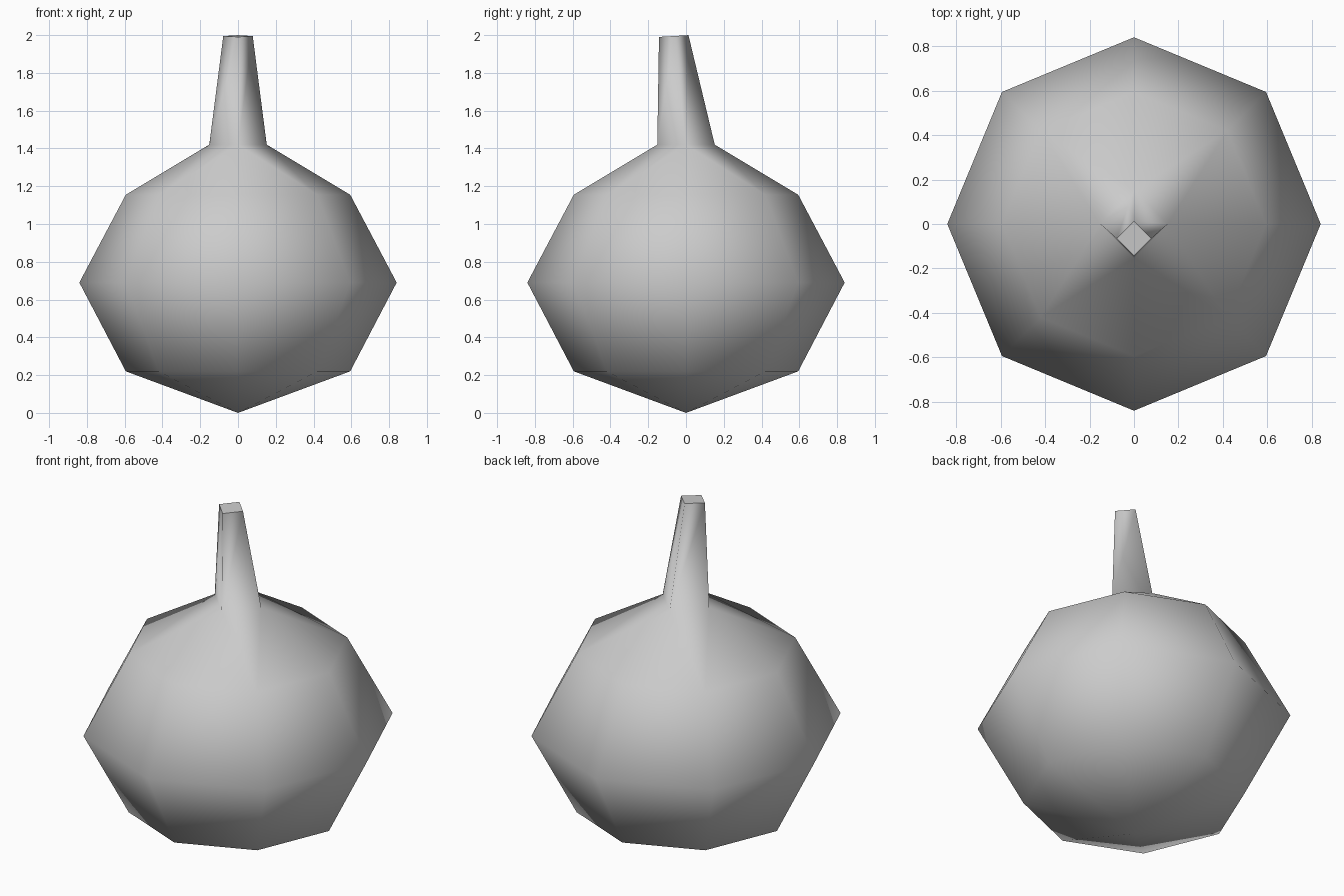
import bpy, bmesh
from math import pi, sin, cos

cube = bpy.data.objects.get("Cube")
if cube:
    bpy.data.objects.remove(cube, do_unlink=True)

grey = bpy.data.materials.new("plain grey")
grey.use_nodes = True
colour = (0.6, 0.6, 0.6, 1)
grey.diffuse_color = colour
grey.node_tree.nodes["Principled BSDF"].inputs["Base Color"].default_value = colour

bm = bmesh.new()


def ring(count, radius, z, y=0.0, tilt=0.0):
    """Ring of vertices, the first on +x; tilt raises the back."""
    verts = []
    for i in range(count):
        a = 2 * pi * i / count
        dy = radius * sin(a)
        verts.append(bm.verts.new((radius * cos(a), y + dy, z + tilt * dy)))
    return verts


def bridge(low, high):
    n = len(low)
    for i in range(n):
        j = (i + 1) % n
        bm.faces.new((low[i], low[j], high[j], high[i]))


# Round body: three octagonal rings above a pointed bottom
tip = bm.verts.new((0, 0, 0))
lower = ring(8, 0.594, 0.22)
middle = ring(8, 0.84, 0.69)
upper = ring(8, 0.594, 1.155)
for i in range(8):
    bm.faces.new((tip, lower[(i + 1) % 8], lower[i]))
bridge(lower, middle)
bridge(middle, upper)

# Shoulder: eight sides narrowing to the four-sided neck
neck_base = ring(4, 0.152, 1.42)
for i in range(4):
    a, b = neck_base[i], neck_base[(i + 1) % 4]
    side, corner, after = upper[2 * i], upper[2 * i + 1], upper[(2 * i + 2) % 8]
    bm.faces.new((a, side, corner))
    bm.faces.new((a, corner, b))
    bm.faces.new((b, corner, after))

# Neck leaning forward, with a flat cap
neck_top = ring(4, 0.078, 1.995, y=-0.065, tilt=0.06)
bridge(neck_base, neck_top)
cap = bm.faces.new(neck_top)

bmesh.ops.recalc_face_normals(bm, faces=bm.faces)
for face in bm.faces:
    face.smooth = True
cap.smooth = False
for edge in cap.edges:
    edge.smooth = False

mesh = bpy.data.meshes.new("body_with_neck")
bm.to_mesh(mesh)
bm.free()
mesh.materials.append(grey)
body = bpy.data.objects.new("body_with_neck", mesh)
bpy.context.collection.objects.link(body)
